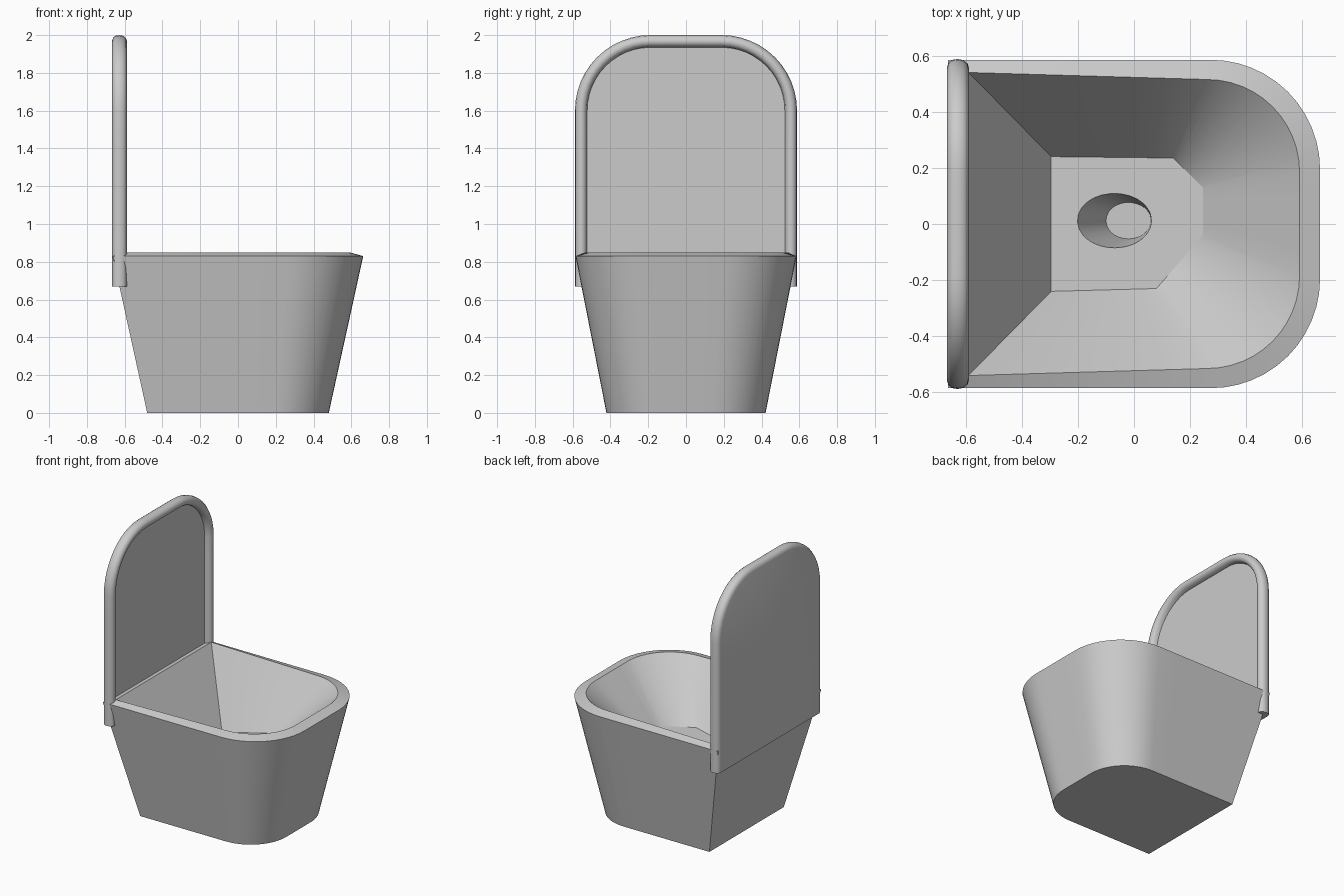
import bpy, bmesh, math
from mathutils import Vector

if "Cube" in bpy.data.objects:
    bpy.data.objects.remove(bpy.data.objects["Cube"])


def u_shape(back, side, front, r, back_side=None):
    """Outline square at the back and rounded at the front; 48 points."""
    bs = back_side or side
    arc = []
    for i in range(13):
        a = math.pi / 2 * i / 12
        arc.append(Vector((front - r + r * math.sin(a), side - r + r * math.cos(a))))
    return resample(Vector((back, bs)), arc, [Vector((p.x, -p.y)) for p in reversed(arc)],
                    Vector((back, -bs)))


def resample(corner_l, arc_l, arc_r, corner_r):
    """Closed outline with the long straight sides subdivided."""
    pts = [corner_l.lerp(arc_l[0], i / 6) for i in range(6)] + arc_l
    pts += [arc_l[-1].lerp(arc_r[0], i / 4) for i in range(1, 4)] + arc_r
    pts += [arc_r[-1].lerp(corner_r, i / 6) for i in range(1, 7)]
    pts += [corner_r.lerp(corner_l, i / 8) for i in range(1, 8)]
    return pts


def loft(name, loops, angle):
    """Skin a stack of equal-length loops and cap both ends."""
    bm = bmesh.new()
    rows = [[bm.verts.new(p) for p in loop] for loop in loops]
    n = len(rows[0])
    for a, b in zip(rows, rows[1:]):
        for i in range(n):
            j = (i + 1) % n
            bm.faces.new((a[i], a[j], b[j], b[i]))
    bm.faces.new(rows[0])
    bm.faces.new(rows[-1])
    bmesh.ops.recalc_face_normals(bm, faces=bm.faces)
    mesh = bpy.data.meshes.new(name)
    bm.to_mesh(mesh)
    bm.free()
    obj = bpy.data.objects.new(name, mesh)
    bpy.context.collection.objects.link(obj)
    bpy.ops.object.select_all(action='DESELECT')
    obj.select_set(True)
    bpy.context.view_layer.objects.active = obj
    bpy.ops.object.shade_smooth_by_angle(angle=math.radians(angle))
    return obj


# Bowl: tapered outer body, rim, funnel walls, sloping floor and drain
def floor_z(x):
    return 0.40 + 0.25 * (x + 0.29)


def line(a, b):
    a, b = Vector(a), Vector(b)
    return [a.lerp(b, i / 12) for i in range(13)]


top = u_shape(-0.663, 0.585, 0.663, 0.39)
inner = u_shape(-0.59, 0.515, 0.59, 0.33, 0.54)
floor = resample(Vector((-0.295, 0.24)), line((0.14, 0.235), (0.245, 0.13)),
                 line((0.245, -0.04), (0.08, -0.23)), Vector((-0.295, -0.24)))


def ellipse(cx, cy, rx, ry):
    out = []
    for p in floor:
        a = math.atan2((p.y - 0.01) / 0.24, (p.x + 0.05) / 0.28)
        out.append(Vector((cx + rx * math.cos(a), cy + ry * math.sin(a))))
    return out


hole = ellipse(-0.07, 0.012, 0.132, 0.097)
drain = ellipse(-0.02, 0.012, 0.08, 0.065)
loft("bowl", [
    [(p.x * 0.725, p.y * 0.72, 0) for p in top],
    [(p.x, p.y, 0.83) for p in top],
    [(p.x, p.y, 0.85) for p in inner],
    [(p.x, p.y, floor_z(p.x)) for p in floor],
    [(p.x, p.y, floor_z(p.x)) for p in hole],
    [(p.x, p.y, 0.22) for p in drain],
], 25)

# Raised lid: flat back, rolled edge and recessed inner panel
profile = [(0.03, -0.667), (0.012, -0.66), (0.003, -0.647), (0, -0.628), (0.004, -0.608),
           (0.016, -0.593), (0.033, -0.588), (0.05, -0.593), (0.061, -0.608), (0.065, -0.63)]
loops = []
for inset, x in profile:
    outline = u_shape(0.67, 0.588 - inset, 2.0 - inset, 0.40 - inset)
    loops.append([(x, p.y, p.x) for p in outline])
loft("lid", loops, 50)
